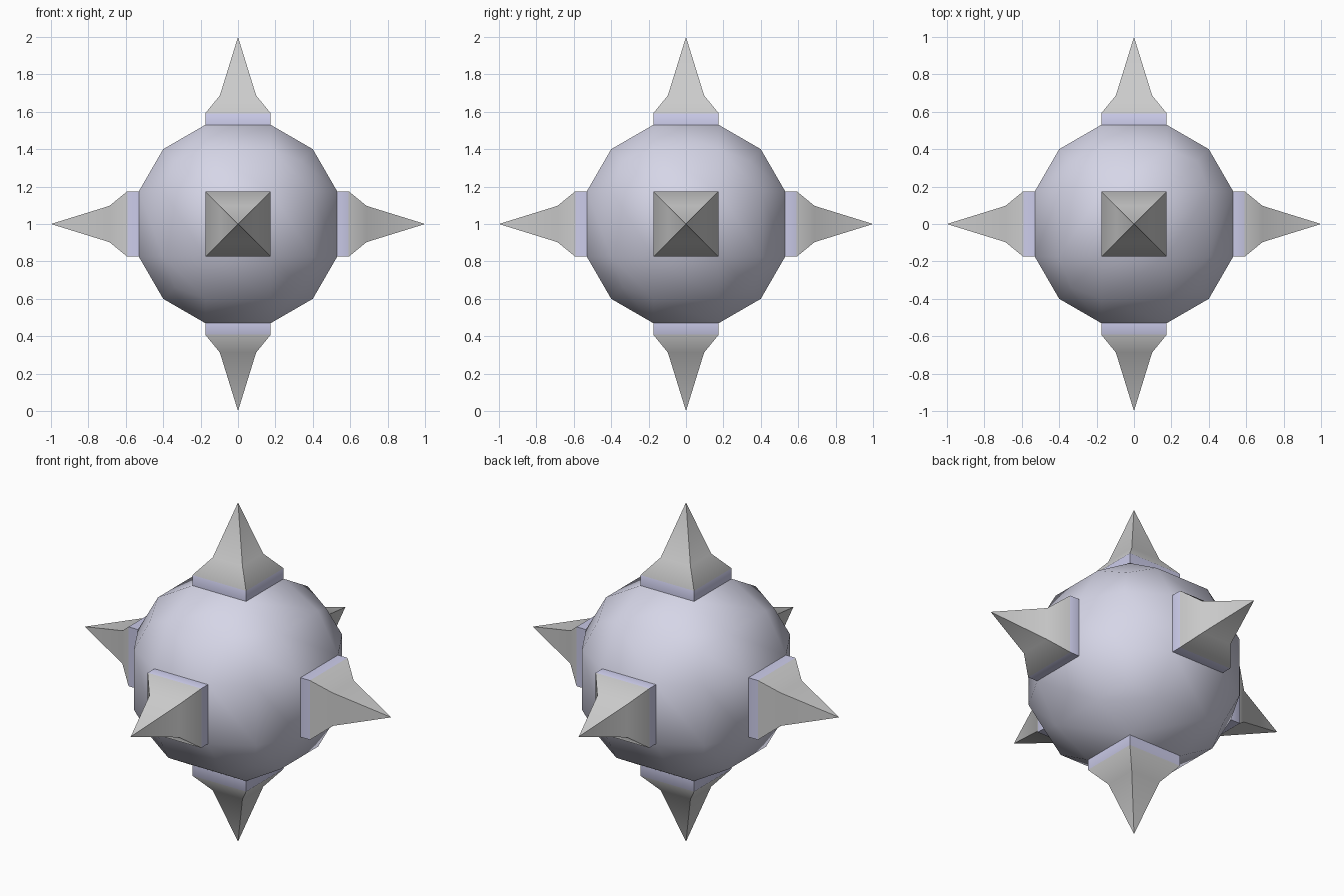
import bpy, bmesh, math
from mathutils import Vector

if "Cube" in bpy.data.objects:
    bpy.data.objects.remove(bpy.data.objects["Cube"])

CENTRE = Vector((0, 0, 1))


def tint(name, rgb):
    mat = bpy.data.materials.new(name)
    mat.diffuse_color = (*rgb, 1)
    mat.use_nodes = True
    mat.node_tree.nodes["Principled BSDF"].inputs["Base Color"].default_value = mat.diffuse_color
    return mat


GREY = tint("grey", (0.8, 0.8, 0.8))
BODY_TINT = tint("pale_violet_grey", (0.67, 0.67, 0.8))
COLLAR_TINT = tint("violet_grey", (0.6, 0.6, 0.82))


def finish(bm, name, mats):
    bmesh.ops.recalc_face_normals(bm, faces=bm.faces)
    mesh = bpy.data.meshes.new(name)
    bm.to_mesh(mesh)
    bm.free()
    for m in mats:
        mesh.materials.append(m)
    ob = bpy.data.objects.new(name, mesh)
    bpy.context.collection.objects.link(ob)
    ob.location = CENTRE
    bpy.ops.object.select_all(action='DESELECT')
    ob.select_set(True)
    bpy.context.view_layer.objects.active = ob
    bpy.ops.object.shade_smooth_by_angle(angle=math.radians(45))
    return ob


# Round body: a 3 x 3 gridded cube pushed out to a ball
bm = bmesh.new()
bmesh.ops.create_cube(bm, size=2)
bmesh.ops.subdivide_edges(bm, edges=bm.edges[:], cuts=2, use_grid_fill=True)
OUTER = {1: 0.53, 2: 0.40, 3: 0.338}   # by face, edge, corner vertex
for v in bm.verts:
    r = OUTER[sum(abs(c) > 0.9 for c in v.co)]
    v.co = Vector([math.copysign(r if abs(c) > 0.9 else 0.175, c) for c in v.co])
# Open the centre panels where the spikes grow out
panels = [f for f in bm.faces if max(abs(c) for c in f.calc_center_median()) > 0.52]
bmesh.ops.delete(bm, geom=panels, context='FACES')
finish(bm, "body", [BODY_TINT])


# Square spike: straight collar, flared shoulder, sharp point
def spike(name, direction):
    bm = bmesh.new()
    rings = []
    for half, h in ((0.175, 0.53), (0.175, 0.592), (0.097, 0.687)):
        rings.append([bm.verts.new((sx * half, sy * half, h))
                      for sx, sy in ((1, 1), (-1, 1), (-1, -1), (1, -1))])
    tip = bm.verts.new((0, 0, 1))
    for i in range(4):
        j = (i + 1) % 4
        for k in range(2):
            f = bm.faces.new((rings[k][i], rings[k][j], rings[k + 1][j], rings[k + 1][i]))
            f.material_index = 1 if k == 0 else 0
        bm.faces.new((rings[2][i], rings[2][j], tip))
    turn = Vector((0, 0, 1)).rotation_difference(Vector(direction))
    if direction == (0, 0, -1):
        bm.transform(turn.to_matrix().to_4x4())
    else:
        bmesh.ops.rotate(bm, verts=bm.verts, cent=(0, 0, 0), matrix=turn.to_matrix())
    finish(bm, name, [GREY, COLLAR_TINT])


for name, d in (("top", (0, 0, 1)), ("bottom", (0, 0, -1)), ("right", (1, 0, 0)),
                ("left", (-1, 0, 0)), ("front", (0, -1, 0)), ("back", (0, 1, 0))):
    spike(name + "_spike", d)
